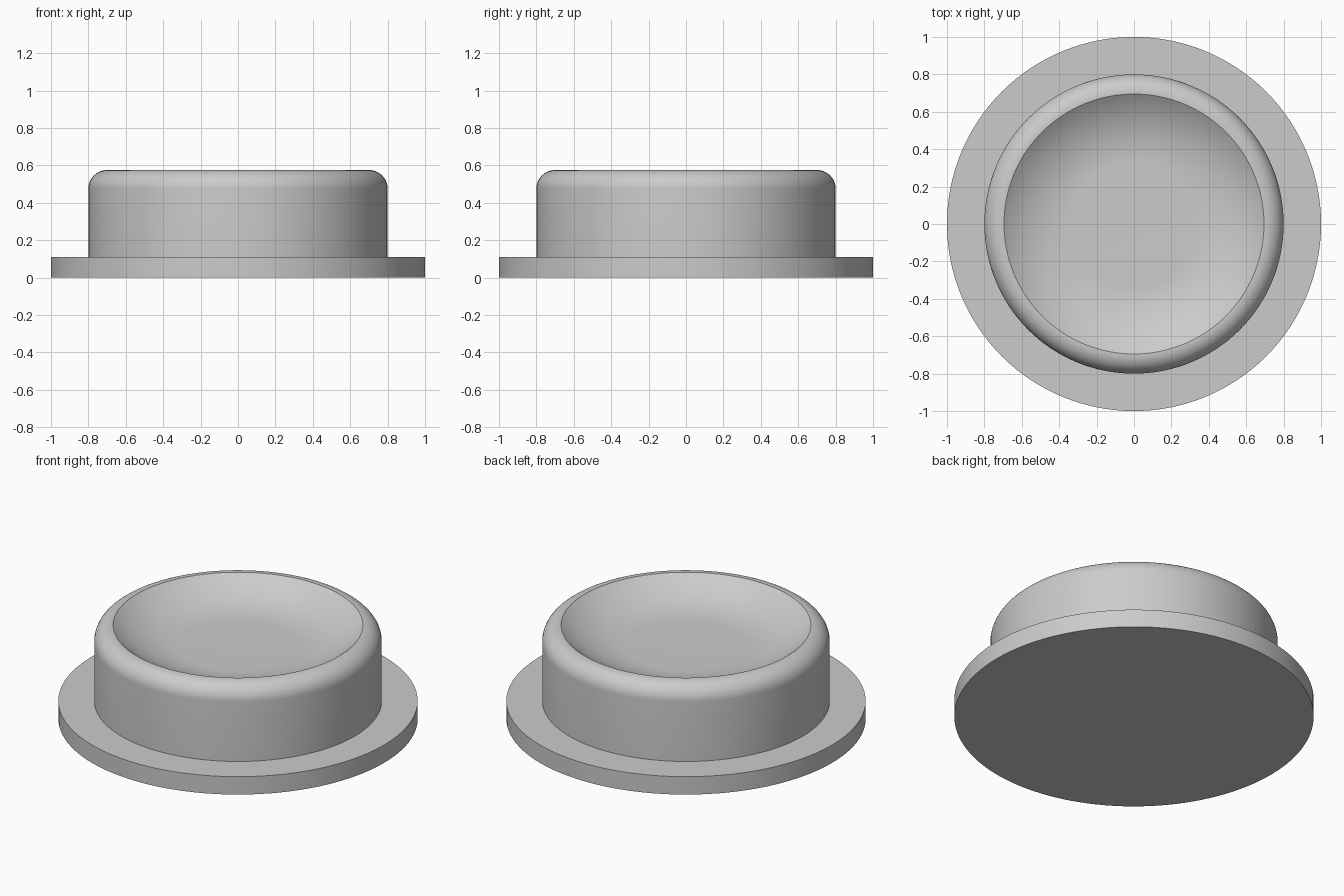
import bpy
import bmesh
import math

cube = bpy.data.objects.get("Cube")
if cube:
    bpy.data.objects.remove(cube, do_unlink=True)

SEGMENTS = 128

grey = bpy.data.materials.new("light grey")
grey.use_nodes = True
colour = (0.6, 0.6, 0.6, 1)
grey.diffuse_color = colour
grey.node_tree.nodes["Principled BSDF"].inputs["Base Color"].default_value = colour


def arc(r, z, radius, start, end, steps):
    """Profile points on a circular arc, angles in degrees."""
    angles = [math.radians(start + (end - start) * i / steps) for i in range(steps + 1)]
    return [(r + radius * math.cos(a), z + radius * math.sin(a)) for a in angles]


def lathe(name, profile):
    """Spin a profile of (radius, height) points round the z axis."""
    bm = bmesh.new()
    verts = [bm.verts.new((r, 0, z)) for r, z in profile]
    edges = [bm.edges.new(pair) for pair in zip(verts, verts[1:])]
    bmesh.ops.spin(bm, geom=verts + edges, cent=(0, 0, 0), axis=(0, 0, 1),
                   angle=math.tau, steps=SEGMENTS, use_merge=True)
    bmesh.ops.remove_doubles(bm, verts=bm.verts, dist=1e-5)
    bmesh.ops.recalc_face_normals(bm, faces=bm.faces)
    mesh = bpy.data.meshes.new(name)
    bm.to_mesh(mesh)
    bm.free()
    mesh.materials.append(grey)
    obj = bpy.data.objects.new(name, mesh)
    bpy.context.collection.objects.link(obj)
    bpy.ops.object.select_all(action="DESELECT")
    obj.select_set(True)
    bpy.context.view_layer.objects.active = obj
    bpy.ops.object.shade_smooth_by_angle(angle=math.radians(30))
    return obj


# Flat round flange
FLANGE_TOP = 0.11
lathe("flange", [(0, 0), (1, 0), (1, FLANGE_TOP), (0, FLANGE_TOP)])

# Button body: straight wall, rounded shoulder and a dished top with a flat floor
TOP, WALL, SHOULDER = 0.575, 0.8, 0.1
DISH_RIM, DISH_FLOOR, DISH_SLOPE = 0.695, 0.33, 38
bowl = (DISH_RIM - DISH_FLOOR) / math.sin(math.radians(DISH_SLOPE))
bowl_z = TOP + bowl * math.cos(math.radians(DISH_SLOPE))

profile = [(0, FLANGE_TOP), (WALL, FLANGE_TOP)]
profile += arc(WALL - SHOULDER, TOP - SHOULDER, SHOULDER, 0, 90, 12)
profile += arc(DISH_FLOOR, bowl_z, bowl, DISH_SLOPE - 90, -90, 16)
profile += [(0, bowl_z - bowl)]
lathe("button_body", profile)
